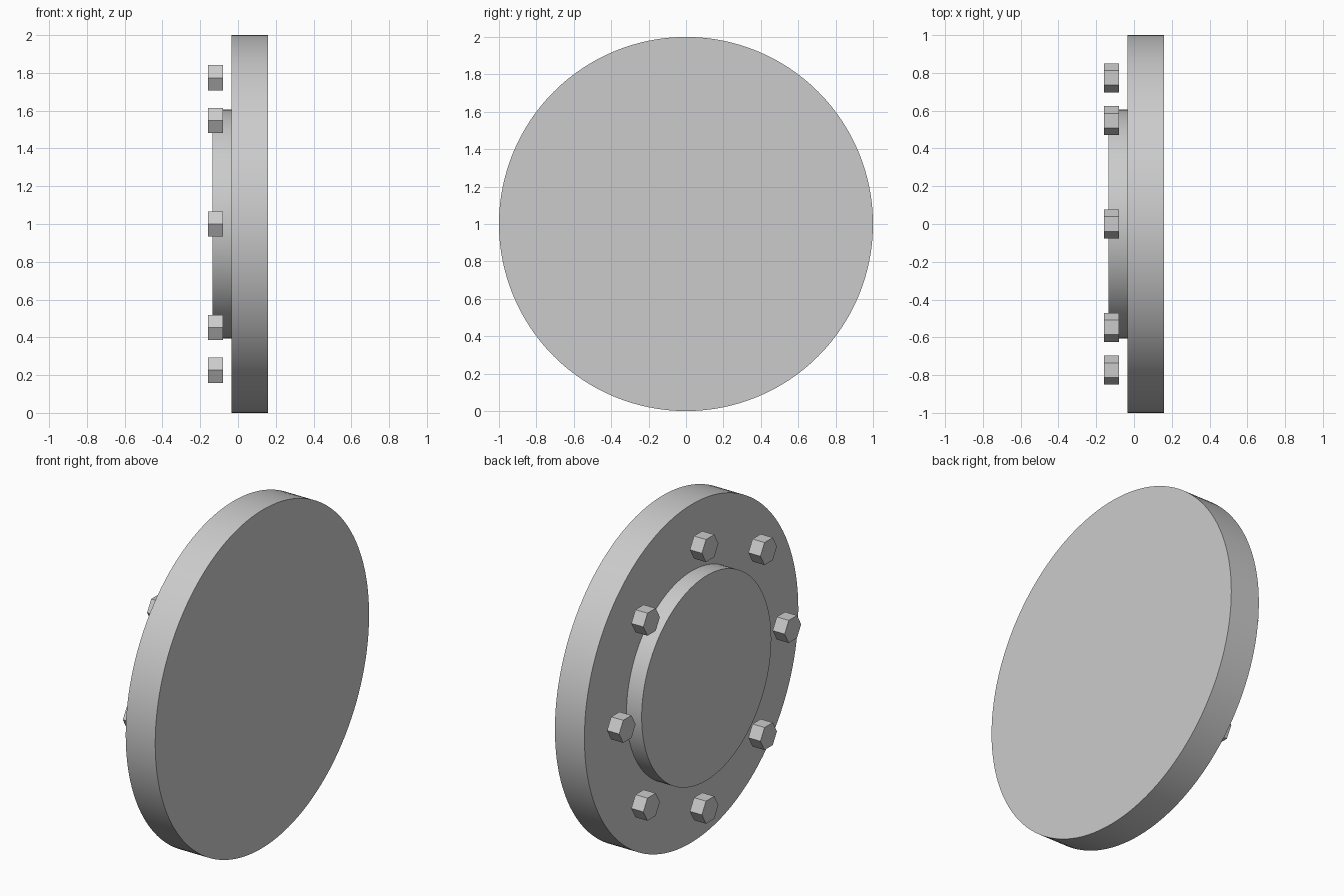
import bpy
import math

cube = bpy.data.objects.get("Cube")
if cube:
    bpy.data.objects.remove(cube, do_unlink=True)

CENTRE_Z = 1.0
BOLT_COUNT = 8
BOLT_CIRCLE = 0.774

# Plain grey metal
grey = bpy.data.materials.new("grey metal")
grey.use_nodes = True
colour = (0.6, 0.6, 0.6, 1)
grey.diffuse_color = colour
grey.node_tree.nodes["Principled BSDF"].inputs["Base Color"].default_value = colour


def x_cylinder(name, radius, x0, x1, y=0, z=CENTRE_Z, sides=128, smooth=True):
    """Cylinder lying along x, from x0 to x1."""
    bpy.ops.mesh.primitive_cylinder_add(
        vertices=sides, radius=radius, depth=x1 - x0,
        location=((x0 + x1) / 2, y, z), rotation=(0, math.pi / 2, 0))
    obj = bpy.context.object
    obj.name = name
    obj.data.materials.append(grey)
    if smooth:
        bpy.ops.object.shade_smooth_by_angle(angle=math.radians(30))
    return obj


# Flange plate and its raised face
x_cylinder("flange_plate", 1.0, -0.035, 0.158)
x_cylinder("raised_face", 0.606, -0.134, -0.035)

# Ring of hexagonal bolt heads, all turned the same way, points along y
for i in range(BOLT_COUNT):
    a = math.tau * i / BOLT_COUNT
    x_cylinder(f"bolt_head_{i + 1}", 0.077, -0.158, -0.079,
               y=BOLT_CIRCLE * math.cos(a),
               z=CENTRE_Z + BOLT_CIRCLE * math.sin(a),
               sides=6, smooth=False)
